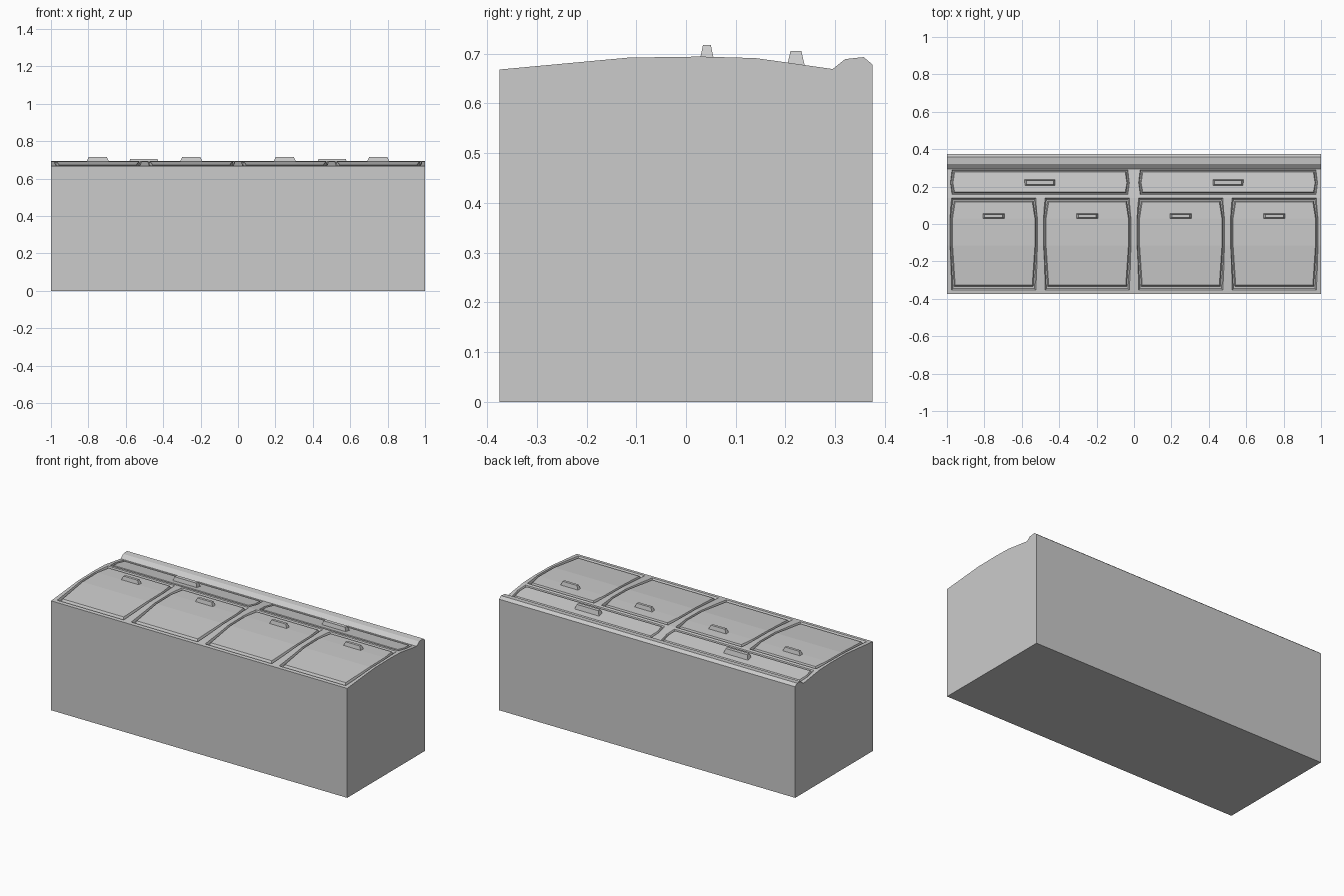
import bpy, bmesh

if "Cube" in bpy.data.objects:
    bpy.data.objects.remove(bpy.data.objects["Cube"])

# Side profile of the top surface (y, z), front to back
TOP = [(-0.375, 0.668), (-0.115, 0.692), (0.03, 0.694), (0.14, 0.691),
       (0.295, 0.669), (0.32, 0.689), (0.357, 0.693), (0.375, 0.678)]


def surf(y):
    for (y0, z0), (y1, z1) in zip(TOP, TOP[1:]):
        if y <= y1:
            return z0 + (z1 - z0) * (y - y0) / (y1 - y0)
    return TOP[-1][1]


def finish(name, bm):
    bmesh.ops.recalc_face_normals(bm, faces=bm.faces)
    me = bpy.data.meshes.new(name)
    bm.to_mesh(me)
    bm.free()
    ob = bpy.data.objects.new(name, me)
    bpy.context.collection.objects.link(ob)
    return ob


def rows(ys, end, mid):
    """Half-widths along y: narrow at both ends, widest in the middle."""
    n = len(ys) - 1
    return [(y, end if i in (0, n) else mid) for i, y in enumerate(ys)]


def slab(bm, cx, top, bottom, dz_top, dz_bottom):
    """Curved slab that follows the top surface, with sloping sides."""
    rings = []
    for (yt, wt), (yb, wb) in zip(top, bottom):
        zt, zb = surf(yt) + dz_top, surf(yb) + dz_bottom
        rings.append([bm.verts.new(p) for p in (
            (cx - wt, yt, zt), (cx + wt, yt, zt), (cx + wb, yb, zb), (cx - wb, yb, zb))])
    for a, b in zip(rings, rings[1:]):
        for i in range(4):
            j = (i + 1) % 4
            bm.faces.new((a[i], a[j], b[j], b[i]))
    bm.faces.new(rings[0])
    bm.faces.new(rings[-1])


def handle(name, cx, cy, w, d, z0, z1, inset_x, inset_y):
    """Tapered grip block."""
    bm = bmesh.new()
    bmesh.ops.create_cube(bm, size=2)
    for v in bm.verts:
        up = v.co.z > 0
        v.co = (cx + v.co.x * (w - inset_x * up),
                cy + v.co.y * (d - inset_y * up), z1 if up else z0)
    finish(name, bm)


# Cabinet body
bm = bmesh.new()
prof = [(-0.375, 0)] + TOP + [(0.375, 0)]
face = bm.faces.new([bm.verts.new((-1, y, z)) for y, z in prof])
ext = bmesh.ops.extrude_face_region(bm, geom=[face])
bmesh.ops.translate(bm, vec=(2, 0, 0),
                    verts=[g for g in ext["geom"] if isinstance(g, bmesh.types.BMVert)])
body = finish("cabinet_body", bm)

DOORS = (-0.75, -0.25, 0.25, 0.75)
DRAWERS = (-0.503, 0.503)

# Recesses around every door and drawer
bm = bmesh.new()
for cx in DOORS:
    slab(bm, cx, rows([-0.357, -0.115, 0.03, 0.142], 0.229, 0.236),
         rows([-0.345, -0.115, 0.03, 0.132], 0.218, 0.230), 0.008, -0.013)
for cx in DRAWERS:
    slab(bm, cx, rows([0.156, 0.22, 0.291], 0.472, 0.48),
         rows([0.162, 0.22, 0.285], 0.466, 0.475), 0.005, -0.010)
cutter = finish("recess_cutter", bm)
mod = body.modifiers.new("recesses", "BOOLEAN")
mod.object = cutter
mod.operation = "DIFFERENCE"
mod.solver = "EXACT"
bpy.context.view_layer.objects.active = body
bpy.ops.object.modifier_apply(modifier=mod.name)
bpy.data.objects.remove(cutter)

# Lower doors and their grips
for cx in DOORS:
    bm = bmesh.new()
    slab(bm, cx, rows([-0.326, -0.115, 0.03, 0.118], 0.206, 0.220),
         rows([-0.335, -0.115, 0.03, 0.124], 0.212, 0.226), 0.0, -0.015)
    finish("door_panel", bm)
    handle("door_handle", cx, 0.042, 0.061, 0.014, 0.688, 0.717, 0.013, 0.006)

# Upper drawers and their grips
for cx in DRAWERS:
    bm = bmesh.new()
    slab(bm, cx, rows([0.170, 0.22, 0.277], 0.456, 0.465),
         rows([0.164, 0.22, 0.283], 0.462, 0.470), 0.0, -0.012)
    finish("drawer_panel", bm)
    handle("drawer_handle", cx, 0.221, 0.083, 0.018, 0.674, 0.705, 0.010, 0.007)
